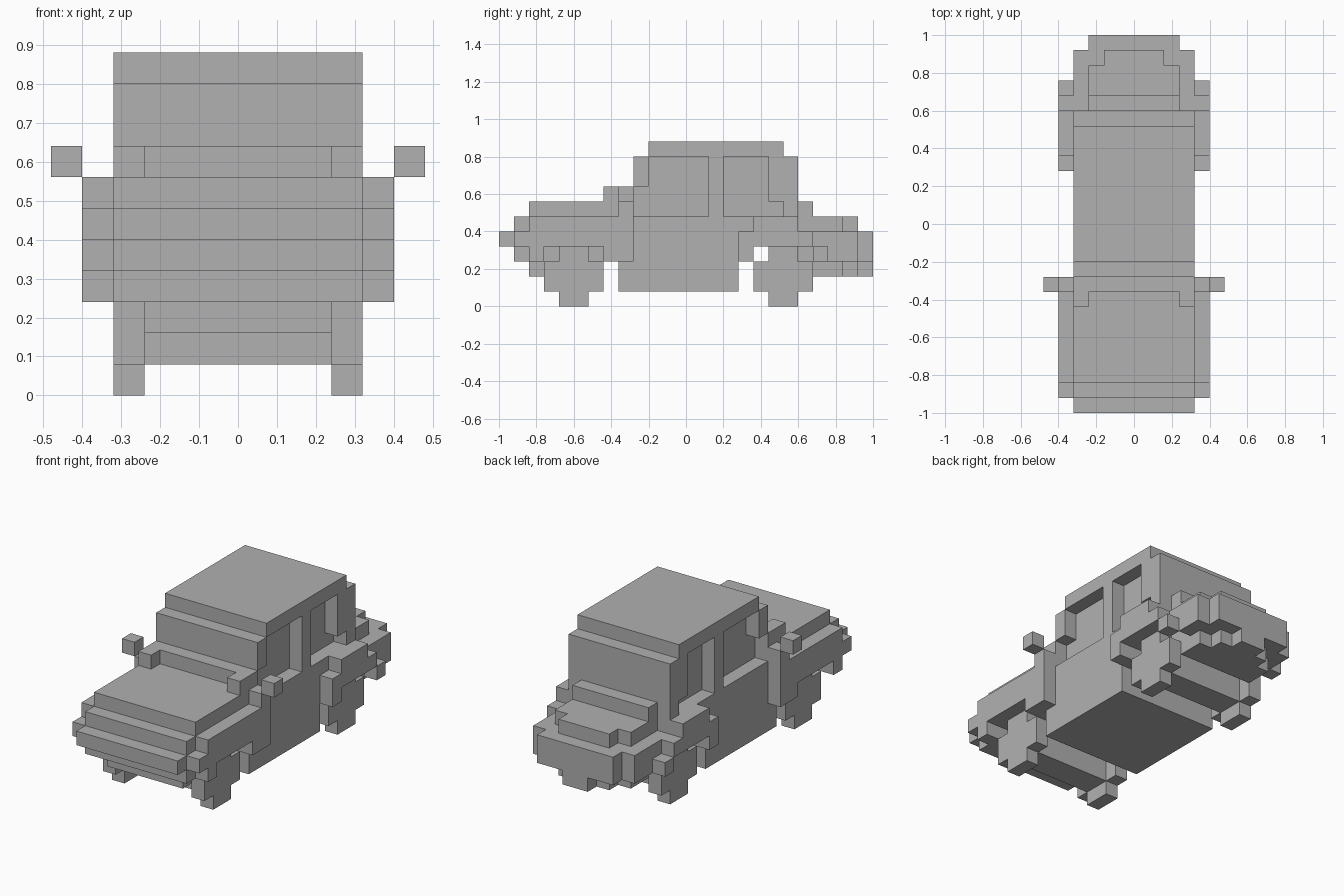
import bpy
import bmesh
from mathutils import Vector

if "Cube" in bpy.data.objects:
    bpy.data.objects.remove(bpy.data.objects["Cube"])

U = 0.08       # edge of one block
HALF = 12.5    # half of the length, in blocks

grey = bpy.data.materials.new("mid_grey")
grey.use_nodes = True
colour = (0.44, 0.44, 0.44, 1)
grey.diffuse_color = colour
grey.node_tree.nodes["Principled BSDF"].inputs["Base Color"].default_value = colour


def part(name, *boxes, mirror=False):
    """Each box is (x range, y range, z range) in blocks, y counted from the front."""
    bm = bmesh.new()
    for x, y, z in boxes:
        sides = [x, (-x[1], -x[0])] if mirror else [x]
        for a, b in sides:
            lo = Vector((a, y[0] - HALF, z[0])) * U
            hi = Vector((b, y[1] - HALF, z[1])) * U
            verts = bmesh.ops.create_cube(bm, size=1)["verts"]
            for v in verts:
                v.co = (lo + hi) / 2 + v.co * (hi - lo)
    mesh = bpy.data.meshes.new(name)
    bm.to_mesh(mesh)
    bm.free()
    mesh.materials.append(grey)
    obj = bpy.data.objects.new(name, mesh)
    bpy.context.collection.objects.link(obj)
    return obj


W = (-4, 4)    # full body width
C = (-3, 3)    # width between the wheels

# Lower body
part("sill_and_floor", (W, (8, 16), (1, 3)), (W, (7, 17), (3, 4)))
part("main_body", (W, (1, 24), (4, 5)), (W, (1, 20), (5, 6)))
part("front_underbody", (W, (1, 3), (3, 4)), (C, (3, 7), (3, 4)))
part("front_apron", (C, (2, 3), (2, 3)))
part("front_bumper", (W, (0, 1), (4, 5)))

# Hood and cowl
part("hood", (W, (2, 9), (6, 7)))
part("cowl", (W, (8, 9), (7, 8)))
part("cowl_corners", ((3, 4), (7, 8), (7, 8)), mirror=True)

# Cabin with side windows set in one block
part("cabin_core", (C, (9, 20), (6, 10)))
part("windshield_pillars", ((3, 4), (9, 10), (8, 10)), mirror=True)
part("door_pillars", ((3, 4), (14, 15), (6, 10)), mirror=True)
part("rear_pillars", ((3, 4), (18, 20), (7, 10)), ((3, 4), (19, 20), (6, 7)), mirror=True)
part("roof", (W, (10, 19), (10, 11)))

# Rounded, stepped tail
part("rear_ledge", (C, (20, 21), (6, 7)))
part("tail_top", (C, (20, 23), (5, 6)), ((-2, 2), (23, 24), (5, 6)))
part("tail_middle", (C, (20, 22), (3, 4)), (W, (22, 24), (3, 4)), (C, (24, 25), (3, 5)))
part("tail_bottom", (C, (21, 23), (2, 3)), ((-2, 2), (23, 24), (2, 3)),
     ((-1, 1), (24, 25), (2, 3)))

# Fenders stepped around the wheel arches
F = (4, 5)
part("front_fenders", (F, (1, 2), (4, 5)), (F, (2, 9), (4, 6)),
     (F, (2, 3), (3, 4)), (F, (7, 9), (3, 4)), mirror=True)
part("rear_fenders", (F, (17, 20), (5, 6)), (F, (16, 21), (4, 5)),
     (F, (16, 17), (3, 4)), (F, (21, 22), (3, 4)), mirror=True)

# Mirrors and their arms
part("mirror_arms", (F, (8, 9), (6, 7)), mirror=True)
part("side_mirrors", ((5, 6), (8, 9), (7, 8)), mirror=True)

# Wheels and axles
for name, y in (("front", 3), ("rear", 17)):
    part(name + "_wheels", ((3, 4), (y + 1, y + 3), (0, 4)),
         ((3, 4), (y, y + 1), (1, 3)), ((3, 4), (y + 3, y + 4), (1, 3)), mirror=True)
    part(name + "_axle", (C, (y + 1, y + 3), (1, 3)))
